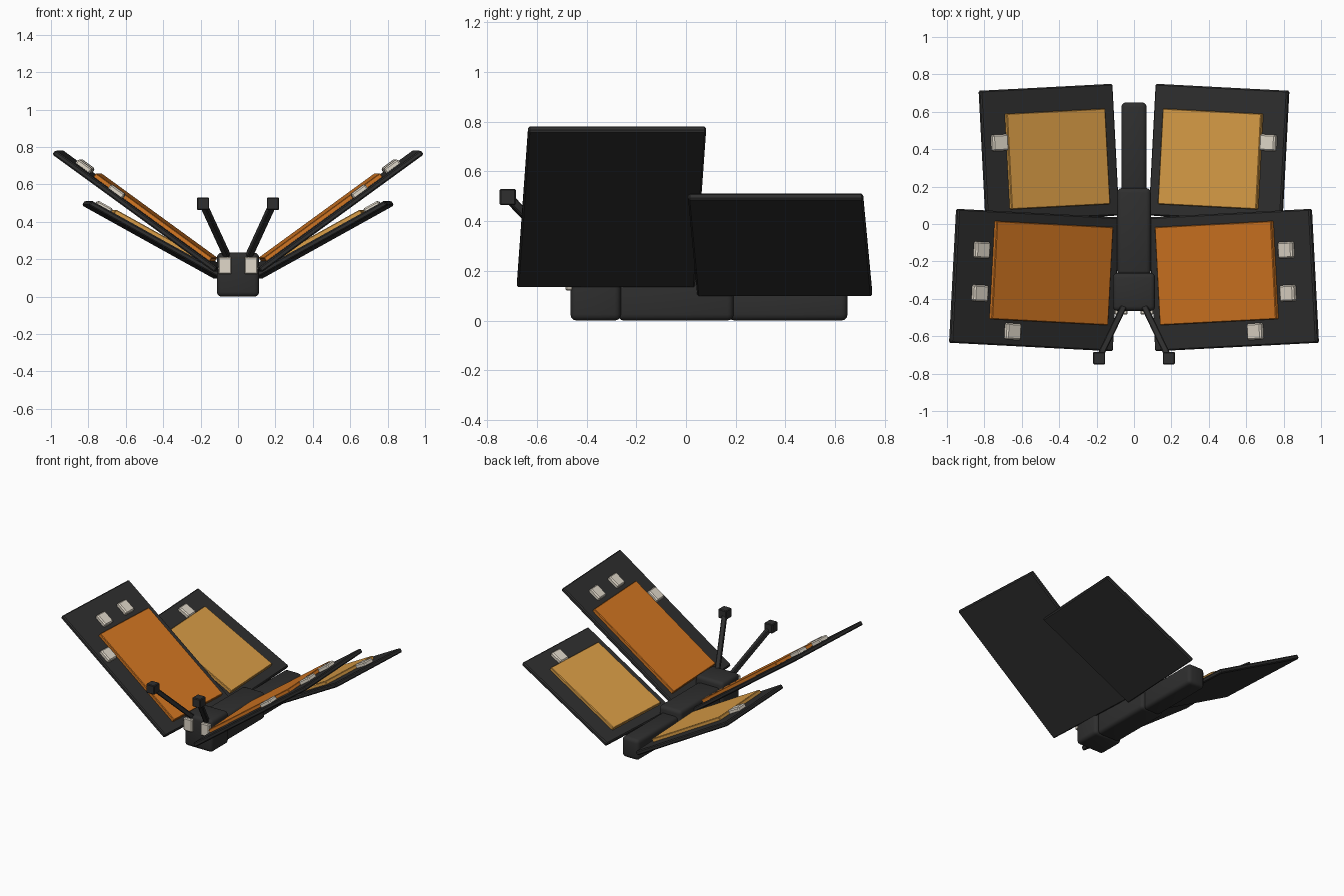
import bpy, bmesh, math
from mathutils import Matrix, Vector

if "Cube" in bpy.data.objects:
    bpy.data.objects.remove(bpy.data.objects["Cube"])


def material(name, rgb):
    m = bpy.data.materials.new(name)
    m.diffuse_color = (*rgb, 1)
    m.use_nodes = True
    m.node_tree.nodes["Principled BSDF"].inputs["Base Color"].default_value = m.diffuse_color
    return m


DARK = material("charcoal", (0.028, 0.028, 0.028))
ORANGE = material("orange", (0.66, 0.185, 0.016))
AMBER = material("amber", (0.70, 0.34, 0.062))
CREAM = material("cream", (0.75, 0.69, 0.59))
MIRROR = Matrix.Scale(-1, 4, (1, 0, 0))


def box(name, lo, hi, mat, bevel, segments=1, matrix=Matrix()):
    """Bevelled box between two corners, moved by a matrix."""
    lo, hi = Vector(lo), Vector(hi)
    bm = bmesh.new()
    bmesh.ops.create_cube(bm, size=1)
    for v in bm.verts:
        v.co = (lo + hi) / 2 + v.co * (hi - lo)
    bmesh.ops.bevel(bm, geom=bm.edges[:], offset=bevel, segments=segments,
                    profile=0.5, affect='EDGES')
    bm.transform(matrix)
    bmesh.ops.recalc_face_normals(bm, faces=bm.faces[:])
    me = bpy.data.meshes.new(name)
    bm.to_mesh(me)
    bm.free()
    me.materials.append(mat)
    ob = bpy.data.objects.new(name, me)
    bpy.context.collection.objects.link(ob)
    if segments > 1:
        bpy.ops.object.select_all(action='DESELECT')
        ob.select_set(True)
        bpy.context.view_layer.objects.active = ob
        bpy.ops.object.shade_smooth_by_angle(angle=math.radians(35))
    return ob


def wing(name, side, flip, origin, yaw, tilt, size, panel, panel_mat, spots):
    """Tilted slab with a coloured panel and small raised spots."""
    m = (flip @ Matrix.Translation(origin)
         @ Matrix.Rotation(math.radians(yaw), 4, 'Z')
         @ Matrix.Rotation(-math.radians(tilt), 4, 'Y'))
    u0, u1, v0, v1 = panel
    box(f"{name}_{side}", (0, 0, 0), (*size, 0.03), DARK, 0.007, 1, m)
    box(f"{name}_panel_{side}", (u0, v0, 0.02), (u1, v1, 0.053), panel_mat, 0.004, 1, m)
    for i, (u, v) in enumerate(spots):
        box(f"{name}_spot_{i + 1}_{side}", (u - 0.047, v - 0.044, 0.02),
            (u + 0.047, v + 0.044, 0.057), CREAM, 0.008, 1, m)


# Body in three rounded blocks
box("head", (-0.113, -0.465, 0), (0.113, -0.262, 0.235), DARK, 0.025, 3)
box("thorax", (-0.09, -0.275, 0), (0.09, 0.192, 0.195), DARK, 0.025, 3)
box("abdomen", (-0.068, 0.17, 0), (0.068, 0.65, 0.15), DARK, 0.025, 3)

for side, flip in (("right", Matrix()), ("left", MIRROR)):
    # Wings
    wing("front_wing", side, flip, (0.127, -0.68, 0.13), 3, 36, (1.072, 0.717),
         (0.06, 0.83, 0.138, 0.663), ORANGE,
         [(0.911, 0.504), (0.908, 0.273), (0.679, 0.078)])
    wing("back_wing", side, flip, (0.09, 0.045, 0.095), -3, 29, (0.81, 0.705),
         (0.067, 0.67, 0.063, 0.575), AMBER, [(0.716, 0.422)])

    # Eye on the front of the head
    box(f"eye_{side}", (0.034, -0.485, 0.12), (0.104, -0.455, 0.212), CREAM,
        0.006, 1, flip)

    # Antenna rod and its cube tip
    a, b = Vector((0.05, -0.43, 0.2)), Vector((0.187, -0.717, 0.497))
    d = b - a
    m = flip @ Matrix.Translation(a) @ d.to_track_quat('Z', 'Y').to_matrix().to_4x4()
    box(f"antenna_{side}", (-0.017, -0.017, 0), (0.017, 0.017, d.length), DARK,
        0.005, 1, m)
    r = Vector((0.033, 0.033, 0.033))
    box(f"antenna_tip_{side}", b - r, b + r, DARK, 0.005, 1, flip)
